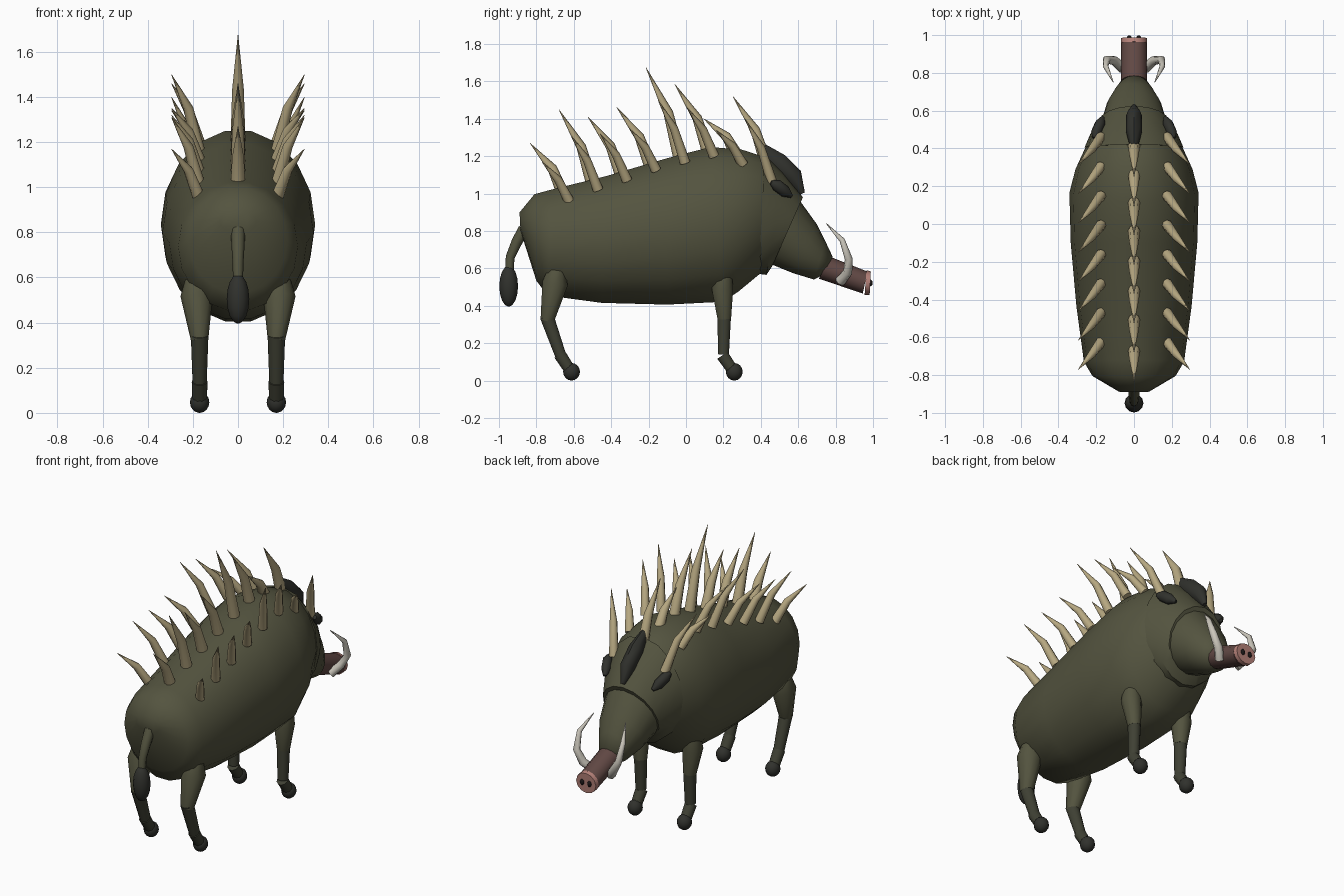
import bpy, bmesh, math
from mathutils import Vector


def mat(name, r, g, b):
    m = bpy.data.materials.new(name)
    m.diffuse_color = (r, g, b, 1)
    return m


HIDE = mat("olive hide", 0.088, 0.088, 0.05)
LEG = mat("dark olive leg", 0.05, 0.052, 0.034)
DARK = mat("charcoal hair", 0.03, 0.031, 0.026)
QUILL = mat("tan quill", 0.47, 0.39, 0.22)
SNOUT = mat("brown snout", 0.12, 0.065, 0.058)
PINK = mat("pink nose", 0.46, 0.22, 0.19)
IVORY = mat("ivory tusk", 0.6, 0.57, 0.5)
BLACK = mat("black nostril", 0.01, 0.008, 0.008)


def skin(name, rings, material, angle=40):
    """Join rings of points into a closed smooth-shaded surface."""
    bm = bmesh.new()
    loops = [[bm.verts.new(p) for p in ring] for ring in rings]
    n = len(loops[0])
    for a, b in zip(loops, loops[1:]):
        for i in range(n):
            j = (i + 1) % n
            bm.faces.new((a[i], a[j], b[j], b[i]))
    bm.faces.new(loops[0])
    bm.faces.new(loops[-1])
    bmesh.ops.recalc_face_normals(bm, faces=bm.faces)
    me = bpy.data.meshes.new(name)
    bm.to_mesh(me)
    bm.free()
    me.materials.append(material)
    me.shade_smooth()
    me.set_sharp_from_angle(angle=math.radians(angle))
    ob = bpy.data.objects.new(name, me)
    bpy.context.collection.objects.link(ob)
    return ob


def ellipse(c, u, v, n):
    return [c + u * math.cos(2 * math.pi * i / n) + v * math.sin(2 * math.pi * i / n)
            for i in range(n)]


def hull(name, sections, material, n=16, angle=40):
    """Sections: (top y, top z, bottom y, bottom z, half width)."""
    rings = []
    for ty, tz, by, bz, w in sections:
        top, bot = Vector((0, ty, tz)), Vector((0, by, bz))
        rings.append(ellipse((top + bot) / 2, Vector((w, 0, 0)), (top - bot) / 2, n))
    return skin(name, rings, material, angle)


def tube(name, path, radii, material, n=10, angle=50):
    """Rings square to a path; a radius may be (sideways, other)."""
    pts = [Vector(p) for p in path]
    rings = []
    for i, p in enumerate(pts):
        t = (pts[min(i + 1, len(pts) - 1)] - pts[max(i - 1, 0)]).normalized()
        u = (Vector((1, 0, 0)) - t * t.x).normalized()
        v = t.cross(u)
        r = radii[i] if isinstance(radii[i], tuple) else (radii[i], radii[i])
        rings.append(ellipse(p, u * r[0], v * r[1], n))
    return skin(name, rings, material, angle)


def ball(name, c, size, material):
    """Ellipsoid with given half sizes, built along z."""
    rings = []
    for i in range(9):
        a = math.pi * (i + 0.12) / 8.24
        s = math.sin(a)
        rings.append(ellipse(Vector(c) + Vector((0, 0, -size[2] * math.cos(a))),
                             Vector((size[0] * s, 0, 0)), Vector((0, size[1] * s, 0)), 12))
    return skin(name, rings, material, 60)


# Barrel body
hull("body", [(-0.89, 0.90, -0.885, 0.80, 0.08), (-0.81, 1.0, -0.80, 0.53, 0.22),
              (-0.72, 1.025, -0.74, 0.45, 0.265), (-0.42, 1.10, -0.45, 0.41, 0.305),
              (-0.1, 1.195, -0.1, 0.40, 0.335), (0.13, 1.255, 0.2, 0.415, 0.342),
              (0.30, 1.24, 0.28, 0.47, 0.31), (0.42, 1.20, 0.40, 0.57, 0.255),
              (0.52, 1.10, 0.44, 0.65, 0.19)], HIDE, 18, 60)

# Neck, head, snout and nose
hull("neck", [(0.42, 1.215, 0.39, 0.57, 0.262), (0.52, 1.115, 0.43, 0.565, 0.232),
              (0.625, 0.98, 0.46, 0.61, 0.185)], HIDE)
hull("head", [(0.61, 0.96, 0.46, 0.62, 0.175), (0.70, 0.835, 0.57, 0.575, 0.145),
              (0.745, 0.745, 0.685, 0.54, 0.10), (0.785, 0.66, 0.725, 0.56, 0.068)], HIDE, 16, 60)
hull("snout", [(0.775, 0.66, 0.71, 0.545, 0.07), (0.97, 0.583, 0.945, 0.465, 0.068)], SNOUT, 12)
hull("nose", [(0.965, 0.59, 0.955, 0.458, 0.07), (0.988, 0.583, 0.982, 0.458, 0.068)], PINK, 12)
for s in (-1, 1):
    ball("nostril", (s * 0.025, 0.986, 0.522), (0.013, 0.012, 0.018), BLACK)

# Tusks and ears
for s in (-1, 1):
    tube("tusk", [(s * 0.06, 0.825, 0.53), (s * 0.105, 0.865, 0.58), (s * 0.145, 0.87, 0.65),
                  (s * 0.15, 0.835, 0.75), (s * 0.11, 0.75, 0.84)],
         [0.028, 0.025, 0.021, 0.015, 0.002], IVORY, 8)
    tube("ear", [(s * 0.21, 0.455, 1.06), (s * 0.20, 0.485, 1.045), (s * 0.18, 0.53, 1.01),
                 (s * 0.165, 0.565, 0.985)],
         [(0.012, 0.012), (0.028, 0.032), (0.028, 0.032), (0.01, 0.01)], DARK, 8)

# Forelock along the forehead
tube("forelock", [(0, 0.405, 1.235), (0, 0.49, 1.165), (0, 0.575, 1.09), (0, 0.622, 1.0)],
     [(0.02, 0.035), (0.043, 0.055), (0.042, 0.05), (0.012, 0.015)], DARK, 8)

# Three rows of bent quills
centre_tips = [1.27, 1.45, 1.41, 1.46, 1.675, 1.585, 1.40, 1.52]
side_tips = [1.17, 1.31, 1.32, 1.35, 1.50, 1.46, 1.34, 1.40]
base_z = [0.96, 1.02, 1.07, 1.125, 1.165, 1.20, 1.155, 1.06]
for i in range(8):
    y = -0.64 + 0.155 * i
    top = centre_tips[i]
    low = (1.0, 1.05, 1.10, 1.15, 1.19, 1.22, 1.21, 1.16)[i]
    tube("centre_quill", [(0, y - 0.01, low - 0.02), (0, y - 0.075, low + (top - low) * 0.5),
                          (0, y - 0.195, top)], [0.034, 0.026, 0.001], QUILL, 8)
    low, top = base_z[i], side_tips[i]
    for s in (-1, 1):
        tube("side_quill", [(s * 0.175, y + 0.015, low), (s * 0.22, y - 0.045, low + (top - low) * 0.55),
                            (s * 0.295, y - 0.13, top)], [0.028, 0.022, 0.001], QUILL, 8)

# Legs
for s in (-1, 1):
    x = s * 0.17
    tube("front_upper_leg", [(s * 0.185, 0.20, 0.555), (s * 0.183, 0.195, 0.49), (x, 0.205, 0.33)],
         [0.05, 0.06, 0.038], HIDE)
    tube("front_lower_leg", [(x, 0.205, 0.355), (x, 0.2, 0.14)], [0.038, 0.031], LEG)
    tube("front_pastern", [(x, 0.195, 0.135), (x, 0.25, 0.055)], [0.035, 0.032], LEG)
    ball("front_hoof", (x, 0.258, 0.047), (0.043, 0.045, 0.047), DARK)
    tube("rear_upper_leg", [(s * 0.185, -0.69, 0.59), (s * 0.183, -0.70, 0.52), (x, -0.742, 0.32)],
         [0.05, 0.072, 0.038], HIDE)
    tube("rear_lower_leg", [(x, -0.745, 0.345), (x, -0.667, 0.125)], [0.039, 0.031], LEG)
    tube("rear_pastern", [(x, -0.675, 0.14), (x, -0.62, 0.055)], [0.035, 0.032], LEG)
    ball("rear_hoof", (x, -0.612, 0.047), (0.043, 0.045, 0.047), DARK)

# Tail with tuft
tube("tail", [(0, -0.865, 0.81), (0, -0.905, 0.74), (0, -0.94, 0.66), (0, -0.945, 0.57)],
     [0.032, 0.029, 0.024, 0.022], HIDE, 8)
ball("tail_tuft", (0, -0.948, 0.505), (0.05, 0.05, 0.11), DARK)
